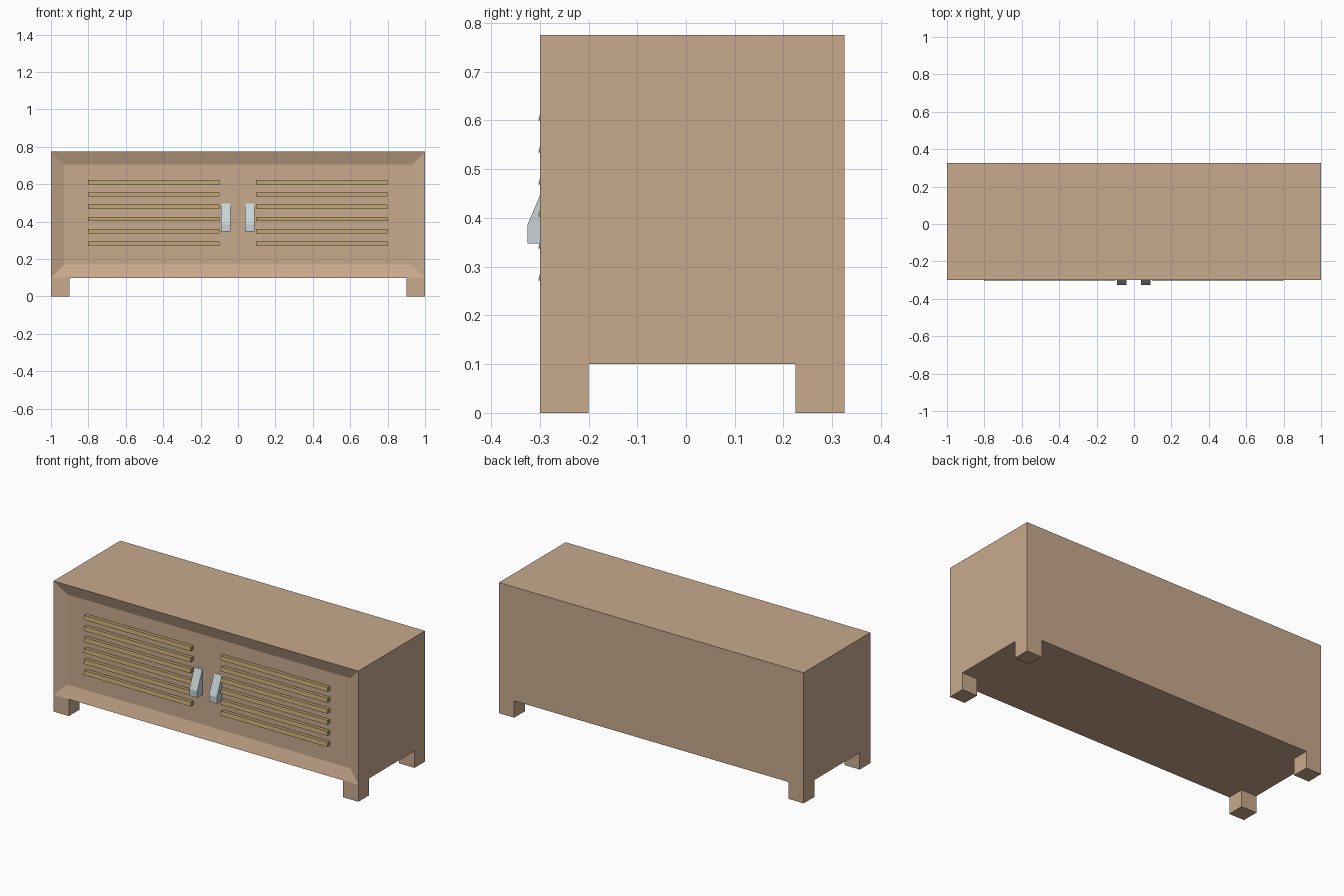
import bpy
import bmesh

if "Cube" in bpy.data.objects:
    bpy.data.objects.remove(bpy.data.objects["Cube"], do_unlink=True)


def material(name, colour):
    mat = bpy.data.materials.new(name)
    mat.use_nodes = True
    rgba = (*colour, 1)
    mat.diffuse_color = rgba
    mat.node_tree.nodes["Principled BSDF"].inputs["Base Color"].default_value = rgba
    return mat


wood = material("light wood", (0.58, 0.40, 0.27))
slat_wood = material("olive wood", (0.46, 0.32, 0.145))
metal = material("pale metal", (0.58, 0.65, 0.67))


def finish(name, bm, mat):
    bmesh.ops.recalc_face_normals(bm, faces=bm.faces)
    mesh = bpy.data.meshes.new(name)
    bm.to_mesh(mesh)
    bm.free()
    mesh.materials.append(mat)
    obj = bpy.data.objects.new(name, mesh)
    bpy.context.collection.objects.link(obj)
    return obj


def extrude_profile(bm, profile, x0, x1):
    """Sweep a (y, z) outline along x."""
    face = bm.faces.new([bm.verts.new((x0, y, z)) for y, z in profile])
    result = bmesh.ops.extrude_face_region(bm, geom=[face])
    verts = [v for v in result["geom"] if isinstance(v, bmesh.types.BMVert)]
    bmesh.ops.translate(bm, vec=(x1 - x0, 0, 0), verts=verts)


def rectangle(y0, y1, z0, z1):
    return [(y0, z0), (y1, z0), (y1, z1), (y0, z1)]


FRONT, BACK, PANEL = -0.3, 0.325, -0.275
LEG = 0.1

# Cabinet body with the door panel set into the front
bm = bmesh.new()
extrude_profile(bm, rectangle(FRONT, BACK, LEG, 0.775), -1, 1)
bmesh.ops.recalc_face_normals(bm, faces=bm.faces)
front_face = min(bm.faces, key=lambda f: f.calc_center_median().y)
bmesh.ops.inset_individual(bm, faces=[front_face], thickness=0.1)
bmesh.ops.translate(bm, vec=(0, PANEL - FRONT, 0), verts=front_face.verts)
finish("cabinet_body", bm, wood)

# Four square legs flush with the corners
for side, x in (("right", -1), ("left", 1 - LEG)):
    for end, y in (("front", FRONT), ("back", BACK - LEG)):
        bm = bmesh.new()
        extrude_profile(bm, rectangle(y, y + LEG, 0, LEG), x, x + LEG)
        finish(f"{end}_{side}_leg", bm, wood)

# Louvre slats, leaning out at the bottom edge
for side, x0, x1 in (("right", -0.802, -0.1), ("left", 0.096, 0.798)):
    bm = bmesh.new()
    for i in range(6):
        z = 0.272 + i * 0.0655
        extrude_profile(bm, [(-0.303, z), (PANEL, z), (PANEL, z + 0.023),
                             (-0.297, z + 0.023)], x0, x1)
    finish(f"{side}_door_slats", bm, slat_wood)

# Wedge handles sloping back to the panel
wedge = [(-0.325, 0.347), (PANEL, 0.347), (PANEL, 0.498), (-0.278, 0.498), (-0.325, 0.386)]
for side, x0 in (("right", -0.092), ("left", 0.037)):
    bm = bmesh.new()
    extrude_profile(bm, wedge, x0, x0 + 0.052)
    finish(f"{side}_handle", bm, metal)
